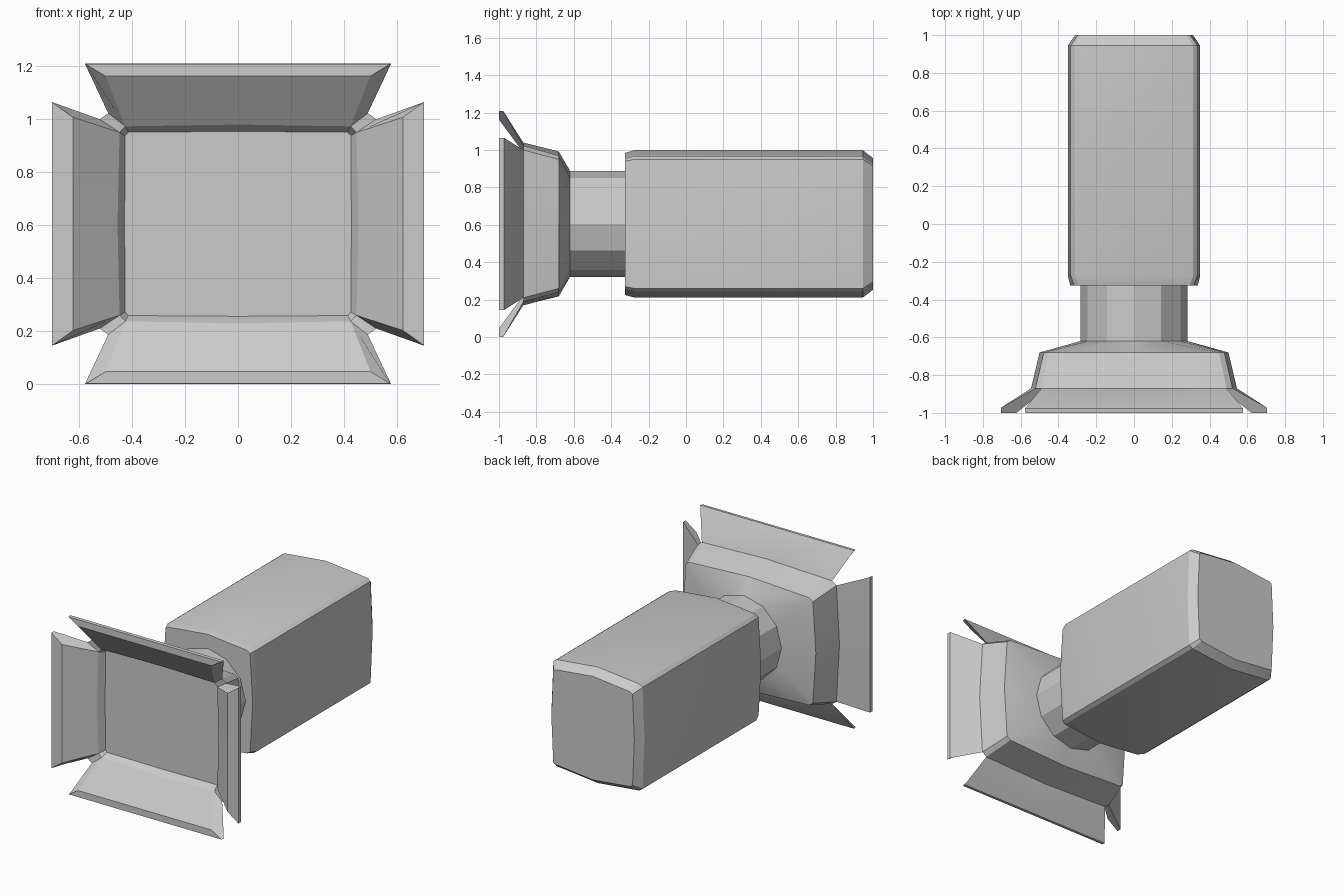
import bpy, bmesh, math

if "Cube" in bpy.data.objects:
    bpy.data.objects.remove(bpy.data.objects["Cube"])

CZ = 0.605  # height of the optical axis


def ring(y, a, c1, c2, b):
    """12-point bowed, corner-cut rectangle from one quadrant of (x, z) points."""
    right = [(a, 0), c1, c2, (0, b)]
    left = [(-x, z) for x, z in (c2, c1)] + [(-a, 0)]
    top = right + left
    pts = top + [(x, -z) for x, z in reversed(top[1:-1])]
    return [(x, y, z + CZ) for x, z in pts]


def circle(y, r):
    s, c = r * 0.5, r * math.cos(math.pi / 6)
    return ring(y, r, (c, s), (s, c), r)


def loft(name, rings, smooth=True):
    """Skin closed loops together and cap both ends."""
    bm = bmesh.new()
    loops = [[bm.verts.new(p) for p in r] for r in rings]
    n = len(loops[0])
    for A, B in zip(loops, loops[1:]):
        for i in range(n):
            j = (i + 1) % n
            bm.faces.new((A[i], A[j], B[j], B[i]))
    bm.faces.new(loops[0])
    bm.faces.new(loops[-1])
    bmesh.ops.recalc_face_normals(bm, faces=bm.faces)
    me = bpy.data.meshes.new(name)
    bm.to_mesh(me)
    bm.free()
    ob = bpy.data.objects.new(name, me)
    bpy.context.collection.objects.link(ob)
    if smooth:
        bpy.ops.object.select_all(action='DESELECT')
        bpy.context.view_layer.objects.active = ob
        ob.select_set(True)
        bpy.ops.object.shade_smooth_by_angle(angle=math.radians(22))
    return ob


# lamp housing with bevelled ends
loft("housing", [
    ring(-0.325, 0.338, (0.318, 0.335), (0.295, 0.350), 0.380),
    ring(-0.275, 0.350, (0.335, 0.345), (0.312, 0.362), 0.394),
    ring(0.945, 0.350, (0.335, 0.345), (0.312, 0.362), 0.394),
    ring(1.000, 0.312, (0.298, 0.310), (0.280, 0.322), 0.352)])

# round neck
loft("neck", [circle(-0.63, 0.284), circle(-0.30, 0.284)], smooth=False)

# hood: flares out from the neck, then steps in to the recessed lens panel
rim_out = ring(-0.87, 0.545, (0.522, 0.395), (0.490, 0.418), 0.435)
rim_in = ring(-0.86, 0.455, (0.447, 0.345), (0.425, 0.368), 0.375)
loft("hood", [
    circle(-0.62, 0.284),
    ring(-0.68, 0.500, (0.478, 0.345), (0.450, 0.365), 0.387),
    rim_out, rim_in,
    ring(-0.815, 0.428, (0.426, 0.333), (0.414, 0.346), 0.349)])


# barn doors: each is a wedge-tipped flap growing from three rim points
def door(name, idx, nx, nz, tip):
    rows = [[rim_out[i] for i in idx]]
    for d, y, w in tip:
        rows.append([(nx * d - nz * t * w, y, CZ + nz * d + nx * t * w)
                     for t in (-1, 0, 1)])
    rows.append([rim_in[i] for i in idx])
    loft(name, [[r[k] for r in rows] for k in range(3)])


side_tip = [(0.703, -0.972, 0.460), (0.703, -1.0, 0.460), (0.622, -1.0, 0.402)]
tall_tip = [(0.605, -0.978, 0.578), (0.603, -1.0, 0.575), (0.558, -1.0, 0.500)]
door("door_right", (11, 0, 1), 1, 0, side_tip)
door("door_top", (2, 3, 4), 0, 1, tall_tip)
door("door_left", (5, 6, 7), -1, 0, side_tip)
door("door_bottom", (8, 9, 10), 0, -1, tall_tip)
